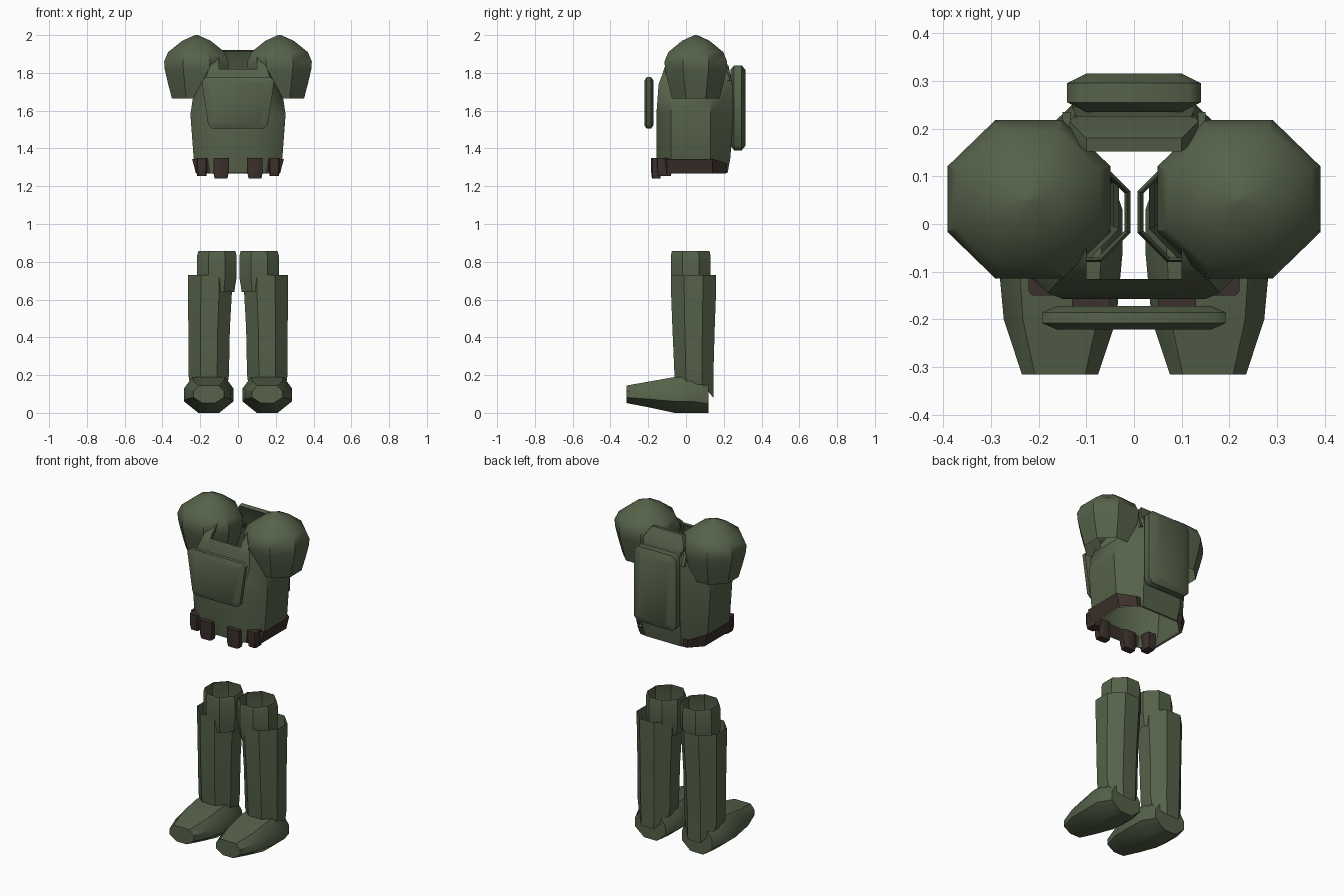
import bpy, math
from mathutils import Vector

if "Cube" in bpy.data.objects:
    bpy.data.objects.remove(bpy.data.objects["Cube"])


def material(name, rgb):
    m = bpy.data.materials.new(name)
    m.diffuse_color = (*rgb, 1)
    m.use_nodes = True
    m.node_tree.nodes["Principled BSDF"].inputs["Base Color"].default_value = m.diffuse_color
    return m


GREEN = material("olive_green", (0.092, 0.122, 0.068))
BROWN = material("dark_brown", (0.046, 0.030, 0.025))


def loft(name, rings, mat, start=True, end=True, angle=40):
    """Skin a list of equal-length rings, optionally capping the ends."""
    n = len(rings[0])
    verts = [p for r in rings for p in r]
    faces = [(k * n + i, k * n + (i + 1) % n, (k + 1) * n + (i + 1) % n, (k + 1) * n + i)
             for k in range(len(rings) - 1) for i in range(n)]
    if start:
        faces.append(tuple(reversed(range(n))))
    if end:
        faces.append(tuple(range(len(verts) - n, len(verts))))
    me = bpy.data.meshes.new(name)
    me.from_pydata(verts, [], faces)
    me.materials.append(mat)
    ob = bpy.data.objects.new(name, me)
    bpy.context.collection.objects.link(ob)
    bpy.ops.object.select_all(action='DESELECT')
    ob.select_set(True)
    bpy.context.view_layer.objects.active = ob
    bpy.ops.object.mode_set(mode='EDIT')
    bpy.ops.mesh.select_all(action='SELECT')
    bpy.ops.mesh.normals_make_consistent(inside=False)
    bpy.ops.object.mode_set(mode='OBJECT')
    bpy.ops.object.shade_smooth_by_angle(angle=math.radians(angle))
    return ob


def mirrored(ob):
    m = ob.modifiers.new("mirror", 'MIRROR')
    m.use_axis[0] = True
    m.use_mirror_merge = False
    return ob


def octagon(cx, cy, hx, hy, z, k=0.414):
    pts = [(1, -k), (1, k), (k, 1), (-k, 1), (-1, k), (-1, -k), (-k, -1), (k, -1)]
    return [(cx + hx * a, cy + hy * b, z) for a, b in pts]


def vest_ring(zf, zs, zb, fw, yf, sw, yb, bw, sf=-0.08, sb=0.13):
    half = [(fw, yf, zf), (sw, sf, zs), (sw, sb, zs), (bw, yb, zb)]
    return half + [(-x, y, z) for x, y, z in reversed(half)]


def panel(name, zlo, zhi, wlo, whi, ys, inset, corner, mat):
    """Pillow-edged plate facing along y, with chamfered corners."""
    rings = []
    for y, d in zip(ys, (inset, 0, 0, inset)):
        a, b, lo, hi, c = wlo - d, whi - d, zlo + d * 0.6, zhi - d * 0.6, corner
        half = [(a - c, lo), (a, lo + c), (b, hi - c), (b - c, hi)]
        rings.append([(x, y, z) for x, z in half] + [(-x, y, z) for x, z in reversed(half)])
    return loft(name, rings, mat, angle=50)


# Torso shell, open at neck and waist, with arm openings
loft("vest", [
    vest_ring(1.27, 1.27, 1.27, 0.13, -0.15, 0.212, 0.22, 0.12),
    vest_ring(1.35, 1.35, 1.35, 0.14, -0.155, 0.235, 0.235, 0.13),
    vest_ring(1.58, 1.58, 1.58, 0.15, -0.157, 0.252, 0.25, 0.13),
    vest_ring(1.74, 1.66, 1.74, 0.18, -0.145, 0.24, 0.245, 0.13),
    vest_ring(1.82, 1.71, 1.84, 0.155, -0.115, 0.215, 0.225, 0.12),
], GREEN, False, False)

# Belt, showing at the hips and inside the waist
loft("belt", [
    vest_ring(1.268, 1.268, 1.268, 0.16, -0.137, 0.223, 0.212, 0.155, -0.1, 0.14),
    vest_ring(1.345, 1.345, 1.32, 0.165, -0.14, 0.243, 0.218, 0.165, -0.1, 0.14),
], BROWN, False, False)

# Belt pouches
for name, cx, cy, hx, hy, lo in (("front_pouch", 0.09, -0.158, 0.04, 0.026, 1.24),
                                 ("side_pouch", 0.192, -0.112, 0.029, 0.038, 1.255)):
    mirrored(loft(name, [octagon(cx, cy, hx * 0.85, hy * 0.85, lo, 0.75),
                         octagon(cx, cy, hx, hy, lo + 0.03, 0.75),
                         octagon(cx, cy, hx, hy, 1.35, 0.75)], BROWN))

# Chest plate and back pack
panel("chest_plate", 1.505, 1.777, 0.158, 0.192, (-0.221, -0.208, -0.185, -0.172),
      0.03, 0.02, GREEN)
panel("back_pack", 1.39, 1.84, 0.14, 0.14, (0.235, 0.255, 0.295, 0.315), 0.04, 0.025, GREEN)

# Collar leaning forward behind the neck
loft("collar", [
    [(-0.12, 0.2, 1.79), (0.12, 0.2, 1.79), (0.12, 0.235, 1.79), (-0.12, 0.235, 1.79)],
    [(-0.135, 0.18, 1.86), (0.135, 0.18, 1.86), (0.135, 0.215, 1.86), (-0.135, 0.215, 1.86)],
    [(-0.1, 0.152, 1.915), (0.1, 0.152, 1.915), (0.1, 0.18, 1.92), (-0.1, 0.18, 1.92)],
], GREEN)

# Shoulder straps
mirrored(loft("shoulder_strap", [
    [(0.10, y, z), (0.15, y, z), (0.15, y + dy, z - dz), (0.10, y + dy, z - dz)]
    for y, z, dy, dz in ((-0.135, 1.76, 0.02, 0), (-0.11, 1.84, 0.02, 0.01),
                         (-0.04, 1.895, 0.01, 0.02), (0.12, 1.895, -0.01, 0.02),
                         (0.2, 1.85, -0.02, 0.01), (0.235, 1.76, -0.02, 0))], GREEN))

# Domed shoulder pads
mirrored(loft("shoulder_pad", [
    octagon(0.22, 0.052, h, h * 0.97, z)
    for z, h in ((1.665, 0.13), (1.75, 0.152), (1.82, 0.168), (1.86, 0.171),
                 (1.91, 0.15), (1.97, 0.075), (2.0, 0.008))], GREEN, False, True))

# Knee cuffs, open on top
mirrored(loft("knee_cuff", [
    octagon(0.115, 0.025, 0.095, 0.095, 0.64),
    octagon(0.112, 0.025, 0.105, 0.105, 0.72),
    octagon(0.112, 0.025, 0.105, 0.105, 0.83),
    octagon(0.112, 0.025, 0.098, 0.1, 0.857)], GREEN, False, False))

# Boot shafts, hem dropping behind the heel
hem = [(x, y, 0.08 if y > 0.1 else 0.15) for x, y, z in octagon(0.155, 0.045, 0.1, 0.1, 0)]
mirrored(loft("boot_shaft", [
    hem,
    octagon(0.155, 0.042, 0.107, 0.103, 0.2),
    octagon(0.153, 0.04, 0.11, 0.112, 0.45),
    octagon(0.148, 0.04, 0.117, 0.12, 0.66),
    octagon(0.148, 0.04, 0.117, 0.12, 0.73)], GREEN, False, False))

# Feet, lofted from toe to heel
feet = []
for y, w, lo, hi in ((-0.315, 0.08, 0.052, 0.145), (-0.2, 0.118, 0.03, 0.165),
                     (-0.06, 0.131, 0.0, 0.19), (0.03, 0.131, 0.0, 0.19),
                     (0.118, 0.1, 0.0, 0.155)):
    h = hi - lo
    half = [(0.42 * w, lo), (w, lo + 0.32 * h), (w, lo + 0.68 * h), (0.66 * w, hi)]
    feet.append([(0.155 + x, y, z) for x, z in half] +
                [(0.155 - x, y, z) for x, z in reversed(half)])
mirrored(loft("foot", feet, GREEN))
